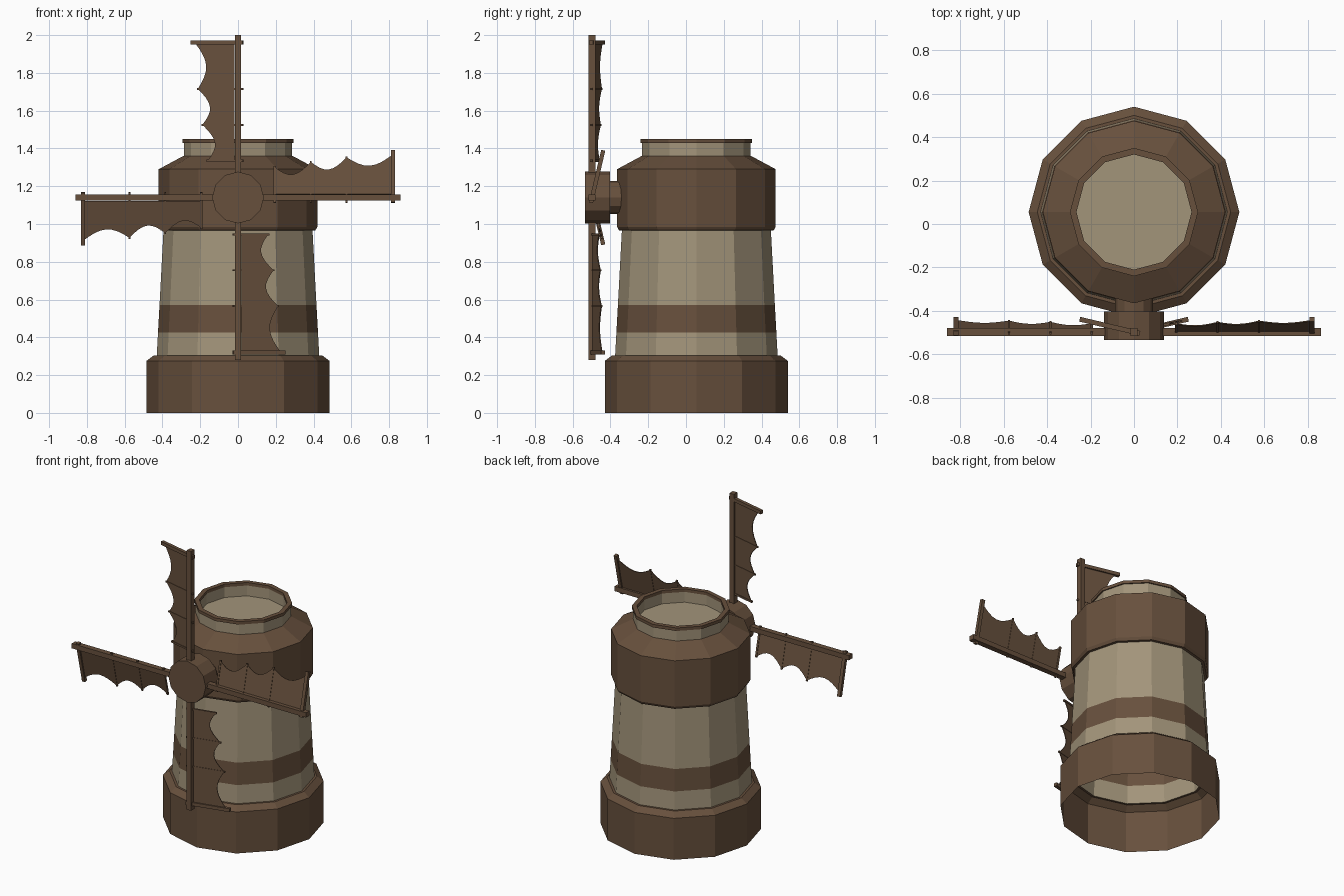
import bpy, bmesh, math
from mathutils import Matrix, Vector

if "Cube" in bpy.data.objects:
    bpy.data.objects.remove(bpy.data.objects["Cube"])

SIDES = 12
TOWER_Y = 0.055          # tower axis
HUB_Z = 1.14             # sail axis
SPAR_Y = -0.497
SLOPE = 0.235            # pitch of the sails


def material(name, rgb):
    m = bpy.data.materials.new(name)
    m.diffuse_color = (*rgb, 1)
    m.use_nodes = True
    m.node_tree.nodes["Principled BSDF"].inputs["Base Color"].default_value = m.diffuse_color
    return m


BROWN = material("brown wood", (0.136, 0.080, 0.046))
CREAM = material("cream plaster", (0.365, 0.298, 0.195))


def finish(name, bm, mats):
    me = bpy.data.meshes.new(name)
    bm.to_mesh(me)
    bm.free()
    for m in mats:
        me.materials.append(m)
    ob = bpy.data.objects.new(name, me)
    bpy.context.collection.objects.link(ob)
    return ob


def lathe(name, profile, mats, matrix, rule=None, cap_end=False, cap_start=False):
    """Spin (radius, height) points into a 12-sided shell."""
    bm = bmesh.new()
    rings = []
    for r, h in profile:
        rings.append([bm.verts.new((r * math.cos(2 * math.pi * i / SIDES),
                                    r * math.sin(2 * math.pi * i / SIDES), h))
                      for i in range(SIDES)])
    for a, b in zip(rings, rings[1:]):
        for i in range(SIDES):
            j = (i + 1) % SIDES
            bm.faces.new((a[i], a[j], b[j], b[i]))
    if cap_end:
        bm.faces.new(rings[-1])
    if cap_start:
        bm.faces.new(rings[0][::-1])
    if rule:
        for f in bm.faces:
            f.material_index = rule(f.calc_center_median().z)
    bm.transform(matrix)
    return finish(name, bm, mats)


upright = Matrix.Translation((0, TOWER_Y, 0))

# Hollow base with sloped shoulder
lathe("base", [(0.485, 0), (0.485, 0.275), (0.445, 0.305), (0.43, 0.305)],
      [BROWN], upright)

# Tapered tower wall with a painted band
lathe("tower_wall", [(0.43, 0.305), (0.4235, 0.425), (0.4155, 0.57), (0.394, 0.975)],
      [CREAM, BROWN], upright, rule=lambda z: int(0.43 < z < 0.56))

# Wooden cap around the tower top
lathe("cap", [(0.394, 0.965), (0.41, 0.967), (0.42, 0.985), (0.42, 1.29),
              (0.29, 1.36), (0.28, 1.36)], [BROWN], upright)

# Neck: outer wall, rim height, inner wall and floor
lathe("neck", [(0.287, 1.345), (0.287, 1.435), (0.268, 1.435), (0.268, 1.36)],
      [CREAM], upright, cap_end=True)

# Rim ring on the neck
lathe("rim", [(0.265, 1.43), (0.295, 1.43), (0.295, 1.45), (0.265, 1.45), (0.265, 1.43)],
      [BROWN], upright)

# Hub and axle, spun around the y axis
axle = Matrix.Translation((0, 0, HUB_Z)) @ Matrix.Rotation(math.pi / 2, 4, 'X')
lathe("hub", [(0.137, 0.402), (0.137, 0.534)], [BROWN], axle, cap_end=True, cap_start=True)
lathe("axle", [(0.088, 0.30), (0.088, 0.41)], [BROWN], axle)


def box(bm, size, matrix):
    bmesh.ops.create_cube(bm, size=1, matrix=matrix @ Matrix.Diagonal((*size, 1)))


def sail_point(t, s):
    """t = distance sideways from the spar, s = distance from the hub."""
    return Vector((-t, SPAR_Y + SLOPE * t, s))


# (distance from hub, cloth width, bar reach, bar thickness)
BARS = [(0.195, 0.160, 0.165, 0.012), (0.385, 0.188, 0.193, 0.010),
        (0.575, 0.212, 0.217, 0.010), (0.820, 0.228, 0.250, 0.022)]
STEPS = 8

for k, side in enumerate(("top", "right", "bottom", "left")):
    turn = Matrix.Translation((0, 0, HUB_Z)) @ Matrix.Rotation(k * math.pi / 2, 4, 'Y')

    # Spar with pitched cross bars
    bm = bmesh.new()
    box(bm, (0.032, 0.036, 0.80), Matrix.Translation((0, SPAR_Y, 0.46)))
    for s, _, reach, thick in BARS:
        t0 = -0.027
        mid = (sail_point(t0, s) + sail_point(reach, s)) / 2
        tilt = Matrix.Rotation(-math.atan(SLOPE), 4, 'Z')
        box(bm, ((reach - t0) * math.hypot(1, SLOPE), thick, thick),
            Matrix.Translation(mid) @ tilt)
    bm.transform(turn)
    finish(side + "_spar", bm, [BROWN])

    # Cloth with scalloped outer edge between the bars
    bm = bmesh.new()
    prev = None
    for (s0, w0, _, _), (s1, w1, _, _) in zip(BARS, BARS[1:]):
        for i in range(STEPS + 1):
            if i == 0 and prev:
                continue
            u = i / STEPS
            w = w0 + (w1 - w0) * u - 0.052 * math.sin(math.pi * u)
            s = s0 + (s1 - s0) * u
            pair = [bm.verts.new(sail_point(0.018, s)), bm.verts.new(sail_point(w, s))]
            if prev:
                bm.faces.new((prev[0], prev[1], pair[1], pair[0]))
            prev = pair
    bm.transform(turn)
    cloth = finish(side + "_sail", bm, [BROWN])
    mod = cloth.modifiers.new("thickness", 'SOLIDIFY')
    mod.thickness = 0.005
    mod.offset = 0
